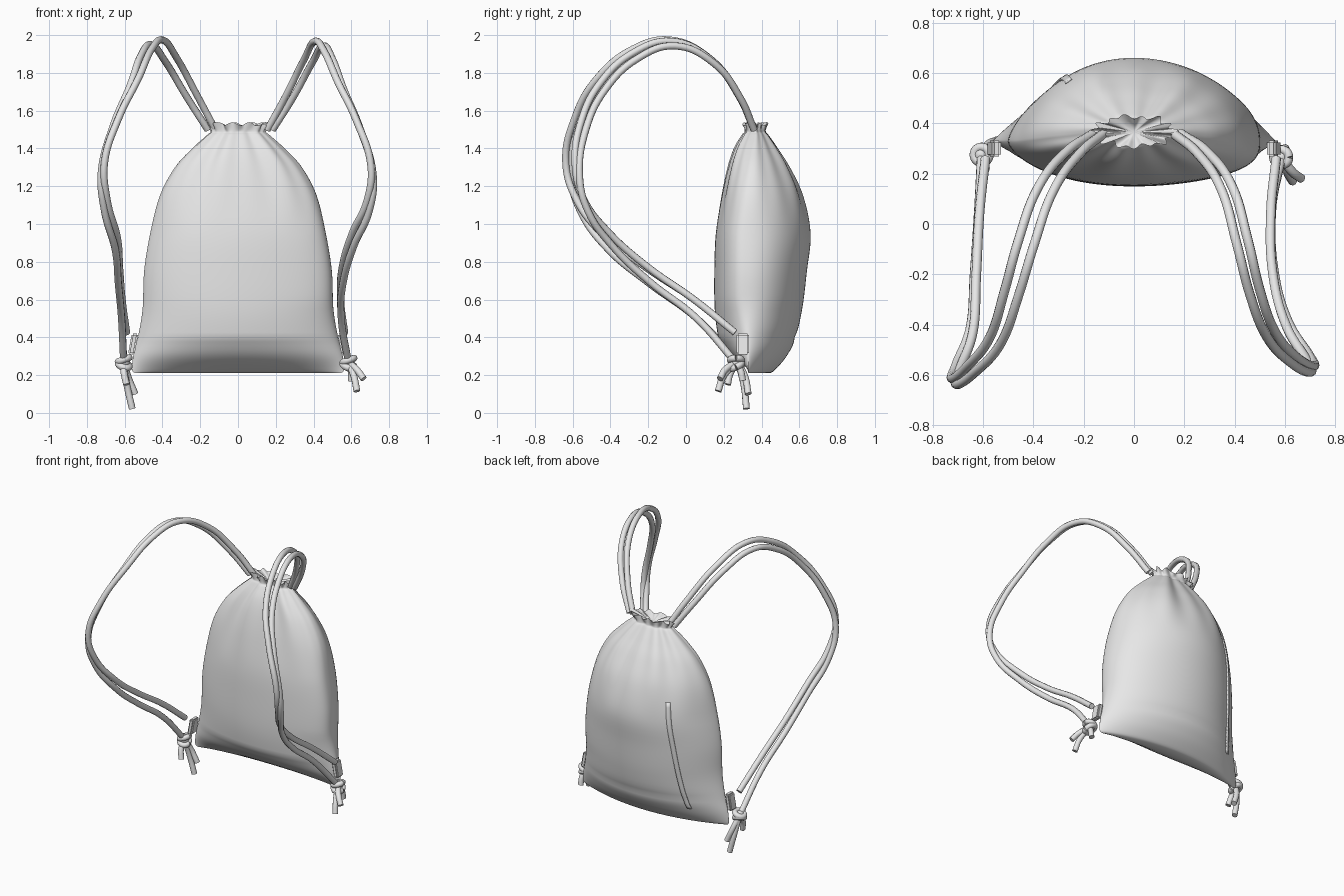
import bpy, bmesh, math
from mathutils import Vector

if "Cube" in bpy.data.objects:
    bpy.data.objects.remove(bpy.data.objects["Cube"])

fabric = bpy.data.materials.new("light_grey_fabric")
fabric.diffuse_color = (0.8, 0.8, 0.8, 1)
fabric.use_nodes = True
fabric.node_tree.nodes["Principled BSDF"].inputs["Base Color"].default_value = fabric.diffuse_color


def add_mesh(name, bm, angle=60):
    bmesh.ops.recalc_face_normals(bm, faces=bm.faces)
    me = bpy.data.meshes.new(name)
    bm.to_mesh(me)
    bm.free()
    ob = bpy.data.objects.new(name, me)
    bpy.context.collection.objects.link(ob)
    me.materials.append(fabric)
    bpy.context.view_layer.objects.active = ob
    ob.select_set(True)
    bpy.ops.object.shade_smooth_by_angle(angle=math.radians(angle))
    ob.select_set(False)
    return ob


def add_rope(name, pts, radius=0.019):
    cu = bpy.data.curves.new(name, 'CURVE')
    cu.dimensions = '3D'
    cu.bevel_depth = radius
    cu.bevel_resolution = 3
    cu.resolution_u = 8
    cu.use_fill_caps = True
    sp = cu.splines.new('BEZIER')
    sp.bezier_points.add(len(pts) - 1)
    for bp, p in zip(sp.bezier_points, pts):
        bp.co = p
        bp.handle_left_type = bp.handle_right_type = 'AUTO'
    tmp = bpy.data.objects.new(name + "_path", cu)
    bpy.context.collection.objects.link(tmp)
    bpy.context.view_layer.update()
    me = bpy.data.meshes.new_from_object(
        tmp.evaluated_get(bpy.context.evaluated_depsgraph_get()))
    bpy.data.objects.remove(tmp)
    bm = bmesh.new()
    bm.from_mesh(me)
    return add_mesh(name, bm)


# Bag profile: height, half width, seam y, front depth, back depth
ROWS = [
    (0.210, 0.540, 0.33, 0.015, 0.02),
    (0.225, 0.560, 0.33, 0.06, 0.055),
    (0.300, 0.555, 0.33, 0.137, 0.155),
    (0.400, 0.530, 0.33, 0.16, 0.245),
    (0.550, 0.505, 0.33, 0.178, 0.285),
    (0.750, 0.497, 0.33, 0.18, 0.31),
    (0.950, 0.465, 0.33, 0.172, 0.33),
    (1.150, 0.415, 0.335, 0.145, 0.285),
    (1.300, 0.335, 0.345, 0.12, 0.205),
    (1.400, 0.243, 0.355, 0.095, 0.13),
    (1.470, 0.165, 0.365, 0.065, 0.07),
    (1.490, 0.145, 0.365, 0.05, 0.055),
    (1.530, 0.160, 0.365, 0.058, 0.062),
]


def profile(t):
    """Smooth interpolation between the profile rows."""
    i = min(int(t), len(ROWS) - 2)
    f = t - i
    g = [ROWS[max(0, min(len(ROWS) - 1, i + k))] for k in (-1, 0, 1, 2)]
    return [b + 0.5 * f * (c - a + f * (2 * a - 5 * b + 4 * c - d + f * (3 * (b - c) + d - a)))
            for a, b, c, d in zip(*g)]


def bag_point(a, t):
    z, hw, seam, front, back = profile(t)
    s, c = math.sin(a), math.cos(a)
    k = max(0.0, min(1.0, (z - 0.95) / 0.55))        # gather strength
    low = max(0.0, min(1.0, (0.6 - z) / 0.38))       # flattened bottom corners
    seam += 0.09 * s * s * max(0.0, (0.4 - z) / 0.19)   # bottom edge bows backwards
    p = 1.2 - 0.2 * c if s > 0 else 0.97 - 0.25 * c   # fuller on the right
    p += (1.45 - p) * low
    p += (1.0 - p) * k
    y = math.copysign(abs(s) ** p, s) * (back if s > 0 else front)
    fold = 0.6 * math.sin(7 * a + 1) + 0.4 * math.sin(13 * a + 0.5)
    r = 1 + 0.17 * k ** 1.4 * fold * (0.25 + 0.75 * abs(s))
    if z > 1.49:                                      # ruffled mouth
        q = (z - 1.49) / 0.045
        r += 0.18 * q * math.sin(15 * a)
        z += 0.010 * q * math.sin(11 * a + 2)
    return Vector((hw * c * (1 + (r - 1) * 0.5), seam + y * r, z))


# Bag body with gathered neck
N, STEPS = 144, 5
bm = bmesh.new()
rings = []
for j in range((len(ROWS) - 1) * STEPS + 1):
    rings.append([bag_point(2 * math.pi * i / N, j / STEPS) for i in range(N)])
mid = Vector((0, 0.365, 1.49))
rings.append([mid + (p - mid) * 0.6 for p in rings[-1]])
vr = [[bm.verts.new(p) for p in ring] for ring in rings]
for lo, hi in zip(vr, vr[1:]):
    for i in range(N):
        bm.faces.new((lo[i], lo[(i + 1) % N], hi[(i + 1) % N], hi[i]))
# Bottom closes along a narrow seam, mouth closes to its centre
for i in range(1, N // 2 - 1):
    bm.faces.new((vr[0][i], vr[0][i + 1], vr[0][N - i - 1], vr[0][N - i]))
bm.faces.new((vr[0][0], vr[0][1], vr[0][N - 1]))
bm.faces.new((vr[0][N // 2 - 1], vr[0][N // 2], vr[0][N // 2 + 1]))
v = bm.verts.new(mid)
for i in range(N):
    bm.faces.new((vr[-1][i], vr[-1][(i + 1) % N], v))
add_mesh("bag_body", bm, 70)

# Slanted pocket zip on the back
bm = bmesh.new()
strip = []
for j in range(29):
    f = j / 28
    t = 2.35 + 4.25 * f
    row = []
    for side in (-0.013, 0, 0.013):
        x = -0.36 + 0.10 * f + side
        p = bag_point(math.acos(x / profile(t)[1]), t)
        row.append(bm.verts.new(p + Vector((-0.002, 0.003, 0))))
    strip.append(row)
for lo, hi in zip(strip, strip[1:]):
    for i in (0, 1):
        bm.faces.new((lo[i], lo[i + 1], hi[i + 1], hi[i]))
zip_strip = add_mesh("pocket_zip", bm, 30)
sol = zip_strip.modifiers.new("thickness", 'SOLIDIFY')
sol.thickness = 0.009
sol.offset = 0

# Shoulder straps: centre line of each pair of cords
STRAPS = {
    "left": [(-.14, .36, 1.50), (-.24, .285, 1.67), (-.355, .13, 1.87), (-.43, -.08, 1.962),
             (-.485, -.27, 1.91), (-.55, -.46, 1.75), (-.65, -.58, 1.53), (-.715, -.625, 1.30),
             (-.70, -.57, 1.10), (-.645, -.42, .90), (-.63, -.20, .725), (-.615, .05, .55),
             (-.59, .26, .37)],
    "right": [(.17, .36, 1.50), (.27, .285, 1.67), (.37, .14, 1.86), (.43, -.07, 1.955),
              (.48, -.27, 1.89), (.545, -.44, 1.73), (.635, -.54, 1.53), (.71, -.575, 1.28),
              (.69, -.53, 1.10), (.61, -.40, .92), (.555, -.20, .735), (.545, .05, .55),
              (.565, .26, .37)],
}
KNOTS = {"left": Vector((-.605, .275, .268)), "right": Vector((.585, .265, .265))}
TAILS = {
    "left": [(-.56, .32, .022), (-.545, .33, .10), (-.59, .22, .15)],
    "right": [(.665, .18, .18), (.63, .17, .115), (.60, .30, .17)],
}

for side, path in STRAPS.items():
    sx = -1 if side == "left" else 1
    n = len(path) - 1
    for d, tag in ((1, "upper"), (-1, "lower")):
        pts = []
        for i, (x, y, z) in enumerate(path):
            w = i / n
            spread = 0.02 + 0.022 * math.sin(math.pi * min(1, w * 1.7))
            spread *= 1 if sx < 0 else 0.7
            pts.append((x - sx * d * spread * (1 - w), y - d * 0.012 * math.sin(math.pi * w),
                        z + d * (0.016 * math.sin(math.pi * w) + 0.055 * w ** 3)))
        if d < 0:
            pts[-1] = KNOTS[side]
        add_rope(f"{side}_{tag}_strap_cord", pts)

    # Folded corner tab
    bm = bmesh.new()
    bmesh.ops.create_cube(bm, size=1)
    for v in bm.verts:
        v.co = (sx * 0.555 + v.co.x * 0.035 - sx * v.co.z * 0.02,
                0.30 + v.co.y * 0.065, 0.365 + v.co.z * 0.11)
    bmesh.ops.bevel(bm, geom=bm.edges[:], offset=0.008, segments=2, affect='EDGES')
    add_mesh(f"{side}_corner_tab", bm)

    # Knot: a core wrapped by two cord loops
    k = KNOTS[side]
    bm = bmesh.new()
    bmesh.ops.create_uvsphere(bm, u_segments=16, v_segments=10, radius=0.033)
    for v in bm.verts:
        v.co += k
    add_mesh(f"{side}_knot_core", bm)
    for m, tilt in enumerate((0.35, -0.5)):
        loop = []
        for i in range(13):
            a = 2 * math.pi * i / 12
            loop.append(k + Vector((0.030 * math.cos(a), 0.030 * math.sin(a),
                                    0.032 * tilt * math.cos(a + m) + 0.014 * (1 - 2 * m))))
        add_rope(f"{side}_knot_loop_{m + 1}", loop, 0.018)

    # Loose cord ends below the knot
    for m, end in enumerate(TAILS[side]):
        e = Vector(end)
        bend = k.lerp(e, 0.5) + Vector((sx * 0.006, (e.y - k.y) * 0.2, 0.004))
        add_rope(f"{side}_cord_end_{m + 1}", [k, bend, e], 0.018)
